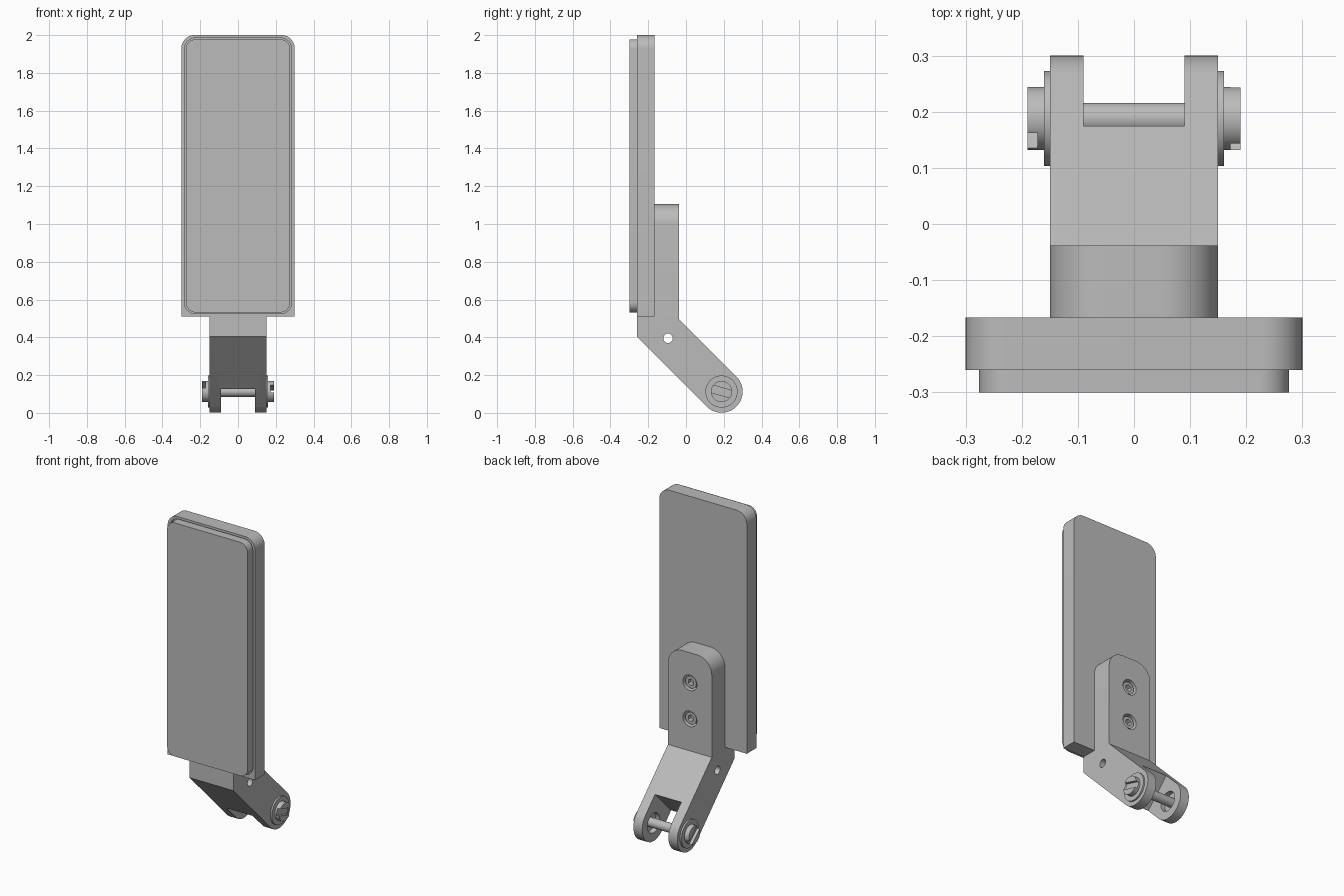
import bpy, bmesh, math
from mathutils import Vector

cube = bpy.data.objects.get("Cube")
if cube:
    bpy.data.objects.remove(cube, do_unlink=True)

grey = bpy.data.materials.new("plain_grey")
grey.use_nodes = True
grey.diffuse_color = (0.5, 0.5, 0.5, 1)
grey.node_tree.nodes["Principled BSDF"].inputs["Base Color"].default_value = grey.diffuse_color

PIVOT_Y, PIVOT_Z, ARM_R = 0.188, 0.113, 0.112


def finish(bm, name):
    bmesh.ops.recalc_face_normals(bm, faces=bm.faces[:])
    mesh = bpy.data.meshes.new(name)
    bm.to_mesh(mesh)
    bm.free()
    obj = bpy.data.objects.new(name, mesh)
    bpy.context.collection.objects.link(obj)
    mesh.materials.append(grey)
    return obj


def prism(name, profile, half_width, corner=0.0, round_above=None):
    """Extrude a (y, z) profile along x; optionally round the edges along y."""
    bm = bmesh.new()
    face = bm.faces.new([bm.verts.new((-half_width, y, z)) for y, z in profile])
    ext = bmesh.ops.extrude_face_region(bm, geom=[face])
    moved = [v for v in ext["geom"] if isinstance(v, bmesh.types.BMVert)]
    bmesh.ops.translate(bm, verts=moved, vec=(2 * half_width, 0, 0))
    if corner:
        edges = []
        for e in bm.edges:
            a, b = (v.co for v in e.verts)
            along_y = abs(a.x - b.x) < 1e-5 and abs(a.z - b.z) < 1e-5
            if along_y and a.z > round_above:
                edges.append(e)
        bmesh.ops.bevel(bm, geom=edges, offset=corner, segments=12,
                        profile=0.5, affect='EDGES')
    return finish(bm, name)


def slab(name, half_width, y0, y1, z0, z1, corner, round_above):
    return prism(name, [(y0, z0), (y1, z0), (y1, z1), (y0, z1)],
                 half_width, corner, round_above)


def rod(name, start, end, radius, sides=48):
    start, end = Vector(start), Vector(end)
    axis = end - start
    bm = bmesh.new()
    bmesh.ops.create_cone(bm, cap_ends=True, segments=sides, radius1=radius,
                          radius2=radius, depth=axis.length)
    bmesh.ops.rotate(bm, verts=bm.verts[:],
                     matrix=axis.to_track_quat('Z', 'Y').to_matrix())
    bmesh.ops.translate(bm, verts=bm.verts[:], vec=(start + end) / 2)
    return finish(bm, name)


def x_rod(name, x0, x1, radius, y=PIVOT_Y, z=PIVOT_Z):
    return rod(name, (x0, y, z), (x1, y, z), radius)


def cut(obj, cutter):
    mod = obj.modifiers.new("cut", 'BOOLEAN')
    mod.operation = 'DIFFERENCE'
    mod.solver = 'EXACT'
    mod.object = cutter
    bpy.context.view_layer.update()
    bpy.context.view_layer.objects.active = obj
    bpy.ops.object.modifier_apply(modifier=mod.name)
    bpy.data.objects.remove(cutter, do_unlink=True)


parts = []

# Back plate with a shallow recess that holds the front pad
plate = slab("back_plate", 0.3, -0.26, -0.167, 0.51, 2.0, 0.07, 1.5)
cut(plate, slab("recess_cutter", 0.284, -0.3, -0.24, 0.525, 1.985, 0.06, 0))
pad = slab("front_pad", 0.276, -0.3, -0.24, 0.532, 1.978, 0.053, 0)
parts += [plate, pad]

# Bent bracket: upright tongue, sloping arm and rounded pivot end
arc = []
for i in range(25):
    a = math.radians(45 - 180 * i / 24)
    arc.append((PIVOT_Y + ARM_R * math.cos(a), PIVOT_Z + ARM_R * math.sin(a)))
profile = [(-0.26, 0.405), (-0.26, 0.51), (-0.167, 0.51), (-0.167, 1.105),
           (-0.038, 1.105), (-0.038, 0.497)] + arc
bracket = prism("bracket", profile, 0.15, 0.1, 1.0)
parts.append(bracket)

# Fork slot and cross hole
cut(bracket, prism("fork_cutter", [(-0.08, 0.03), (0.28, 0.39),
                                   (0.68, -0.01), (0.32, -0.37)], 0.09))
cut(bracket, x_rod("hole_cutter", -0.3, 0.3, 0.025, -0.095, 0.395))

# Pivot pin, washers and slotted heads
parts.append(x_rod("pivot_pin", -0.155, 0.155, 0.028))
for side, label, tilt in ((1, "left", 16), (-1, "right", 42)):
    cut(bracket, x_rod("bore_cutter", side * 0.05, side * 0.12, 0.06))
    parts.append(x_rod(label + "_washer", side * 0.149, side * 0.16, 0.085))
    head = x_rod(label + "_pin_head", side * 0.159, side * 0.19, 0.056)
    t = math.radians(-tilt)
    slot = []
    for u, v in ((-0.1, -0.02), (0.1, -0.02), (0.1, 0.02), (-0.1, 0.02)):
        slot.append((PIVOT_Y + u * math.cos(t) - v * math.sin(t),
                     PIVOT_Z + u * math.sin(t) + v * math.cos(t)))
    cutter = prism("slot_cutter", slot, 0.02)
    cutter.location.x = side * 0.192
    cut(head, cutter)
    parts.append(head)

# Recessed socket bolts in the tongue
for label, z in (("lower", 0.695), ("upper", 0.918)):
    cut(bracket, rod("sink_cutter", (0, 0.02, z), (0, -0.09, z), 0.048))
    bolt = rod(label + "_bolt", (0, -0.1, z), (0, -0.048, z), 0.037)
    cut(bolt, rod("hex_cutter", (0, -0.075, z), (0, 0, z), 0.021, 6))
    parts.append(bolt)

# Smooth curved faces, keep edges sharp
bpy.ops.object.select_all(action='DESELECT')
for obj in parts:
    obj.select_set(True)
bpy.context.view_layer.objects.active = bracket
bpy.ops.object.shade_smooth_by_angle(angle=math.radians(30))
